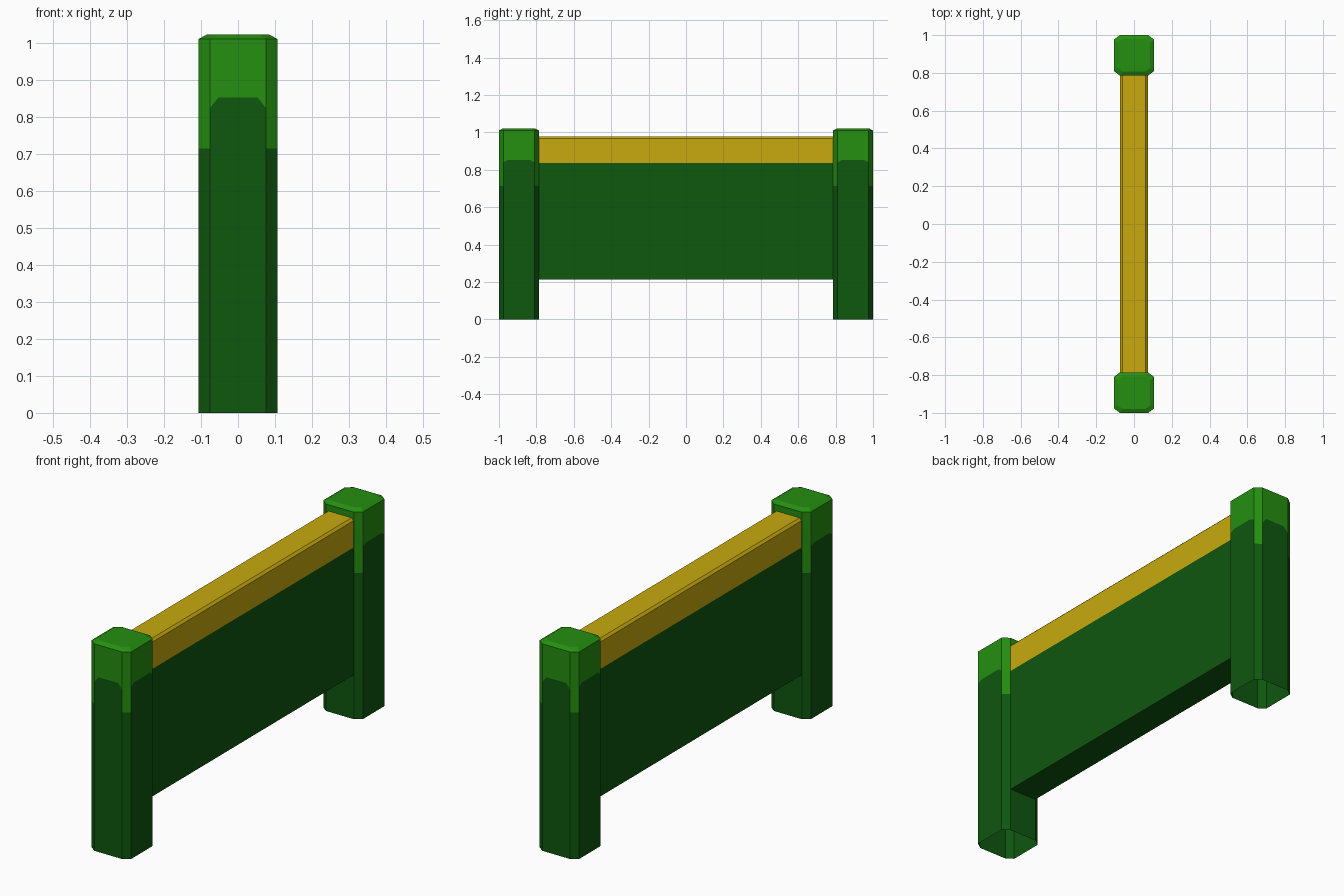
import bpy
import bmesh
from mathutils import Vector

cube = bpy.data.objects.get("Cube")
if cube:
    bpy.data.objects.remove(cube, do_unlink=True)


def make_material(name, rgb):
    mat = bpy.data.materials.new(name)
    mat.use_nodes = True
    color = (*rgb, 1.0)
    mat.diffuse_color = color
    mat.node_tree.nodes["Principled BSDF"].inputs["Base Color"].default_value = color
    return mat


DARK = make_material("dark green", (0.0045, 0.095, 0.0045))
LIGHT = make_material("light green", (0.018, 0.275, 0.005))
YELLOW = make_material("yellow", (0.58, 0.4, 0.0045))


def finish(bm, name, materials, location=(0, 0, 0)):
    bmesh.ops.remove_doubles(bm, verts=bm.verts, dist=0.0001)
    mesh = bpy.data.meshes.new(name)
    bm.to_mesh(mesh)
    bm.free()
    for mat in materials:
        mesh.materials.append(mat)
    obj = bpy.data.objects.new(name, mesh)
    obj.location = location
    bpy.context.collection.objects.link(obj)


def add_face(bm, points, slot):
    bm.faces.new([bm.verts.new(p) for p in points]).material_index = slot


# Chamfered hollow post, open underneath, with a painted upper band
HALF, CUT_X, CUT_Y = 0.107, 0.032, 0.024
SHOULDER, TOP = 1.01, 1.022


def build_post(name, y):
    a, b = HALF - CUT_X, HALF - CUT_Y
    ring = [Vector(p) for p in ((-a, -HALF), (a, -HALF), (HALF, -b), (HALF, b),
                                (a, HALF), (-a, HALF), (-HALF, b), (-HALF, -b))]
    bm = bmesh.new()
    for i, p in enumerate(ring):
        q = ring[(i + 1) % len(ring)]
        # Paint line: low on chamfers, high with dipped corners on flat faces
        if i % 2:
            line = ((0, 0.714), (1, 0.714))
        else:
            dip = 0.825 if i % 4 == 0 else 0.84
            line = ((0, dip), (0.15, 0.853), (0.85, 0.853), (1, dip))
        paint = [(*p.lerp(q, t), z) for t, z in line]
        add_face(bm, [(*p, 0), (*q, 0)] + paint[::-1], 0)
        add_face(bm, paint + [(*q, SHOULDER), (*p, SHOULDER)], 1)
        add_face(bm, [(*p, SHOULDER), (*q, SHOULDER),
                      (*(q * 0.8), TOP), (*(p * 0.8), TOP)], 1)
    add_face(bm, [(*(p * 0.8), TOP) for p in ring], 1)
    finish(bm, name, (DARK, LIGHT), (0, y, 0))


build_post("front_post", -1 + HALF)
build_post("back_post", 1 - HALF)

# Panel between the posts: bevelled profile swept along y, yellow upper band
half_profile = [(0.073, 0.215), (0.073, 0.837), (0.073, 0.968), (0.062, 0.979)]
profile = half_profile + [(-x, z) for x, z in reversed(half_profile)]
END = 0.79
bm = bmesh.new()
for i, (x, z) in enumerate(profile):
    x2, z2 = profile[(i + 1) % len(profile)]
    slot = 1 if min(z, z2) > 0.8 else 0
    add_face(bm, [(x, -END, z), (x, END, z), (x2, END, z2), (x2, -END, z2)], slot)
bmesh.ops.recalc_face_normals(bm, faces=bm.faces)
finish(bm, "barrier_panel", (DARK, YELLOW))
